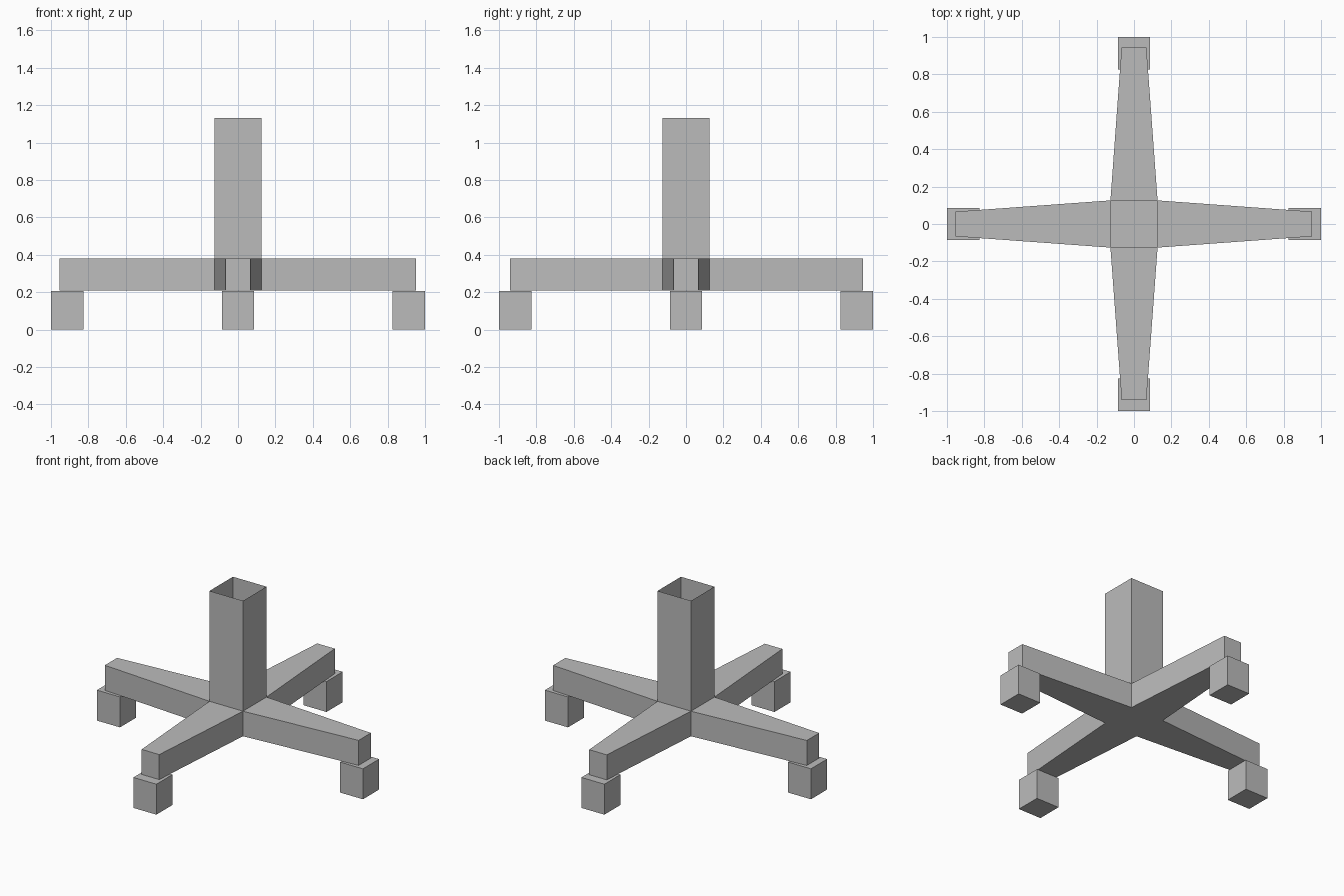
import bpy
import bmesh
from mathutils import Matrix, Vector

cube = bpy.data.objects.get("Cube")
if cube:
    bpy.data.objects.remove(cube, do_unlink=True)

GREY = (0.5, 0.5, 0.5, 1.0)
metal = bpy.data.materials.new("plain grey")
metal.use_nodes = True
metal.diffuse_color = GREY
metal.node_tree.nodes["Principled BSDF"].inputs["Base Color"].default_value = GREY

HUB = 0.126          # half width of the hub and column
ARM_LOW, ARM_HIGH = 0.21, 0.38
COLUMN_TOP = 1.13
TIP = 0.066          # half width of an arm tip
FOOT = 0.173         # foot width
FOOT_HEIGHT = 0.207


def add_box(bm, low, high):
    low, high = Vector(low), Vector(high)
    matrix = Matrix.Translation((low + high) / 2) @ Matrix.Diagonal((high - low).to_4d())
    matrix[3][3] = 1.0
    return bmesh.ops.create_cube(bm, size=1, matrix=matrix)


def finish(name, bm):
    mesh = bpy.data.meshes.new(name)
    bm.to_mesh(mesh)
    bm.free()
    mesh.materials.append(metal)
    obj = bpy.data.objects.new(name, mesh)
    bpy.context.collection.objects.link(obj)
    return obj


def extrude(bm, face):
    new = bmesh.ops.extrude_discrete_faces(bm, faces=[face])["faces"][0]
    return new


def facing(bm, direction):
    return max(bm.faces, key=lambda f: f.normal.dot(direction) + 0.01 * f.calc_center_median().dot(direction))


# Stand: a hub with four tapered arms and an open square column
bm = bmesh.new()
add_box(bm, (-HUB, -HUB, ARM_LOW), (HUB, HUB, ARM_HIGH))
bm.normal_update()
arms = [("right", Vector((-1, 0, 0)), 0.955), ("left", Vector((1, 0, 0)), 0.953),
        ("front", Vector((0, -1, 0)), 0.94), ("back", Vector((0, 1, 0)), 0.945)]
for _, direction, reach in arms:
    tip = extrude(bm, facing(bm, direction))
    side = direction.cross(Vector((0, 0, 1)))
    for v in tip.verts:
        across = TIP if v.co.dot(side) > 0 else -TIP
        v.co = direction * reach + side * across + Vector((0, 0, v.co.z))
    bm.normal_update()

top = [f for f in bm.faces if f.normal.z > 0.9 and f.calc_center_median().xy.length < 0.01][0]
rim = extrude(bm, top)
for v in rim.verts:
    v.co.z = COLUMN_TOP
bmesh.ops.delete(bm, geom=[rim], context="FACES_ONLY")
finish("stand_base", bm)

# Feet: one block under the tip of each arm
for name, direction, _ in arms:
    bm = bmesh.new()
    centre = direction * (1 - FOOT / 2)
    half = FOOT / 2
    add_box(bm, (centre.x - half, centre.y - half, 0),
            (centre.x + half, centre.y + half, FOOT_HEIGHT))
    finish(name + "_foot", bm)
